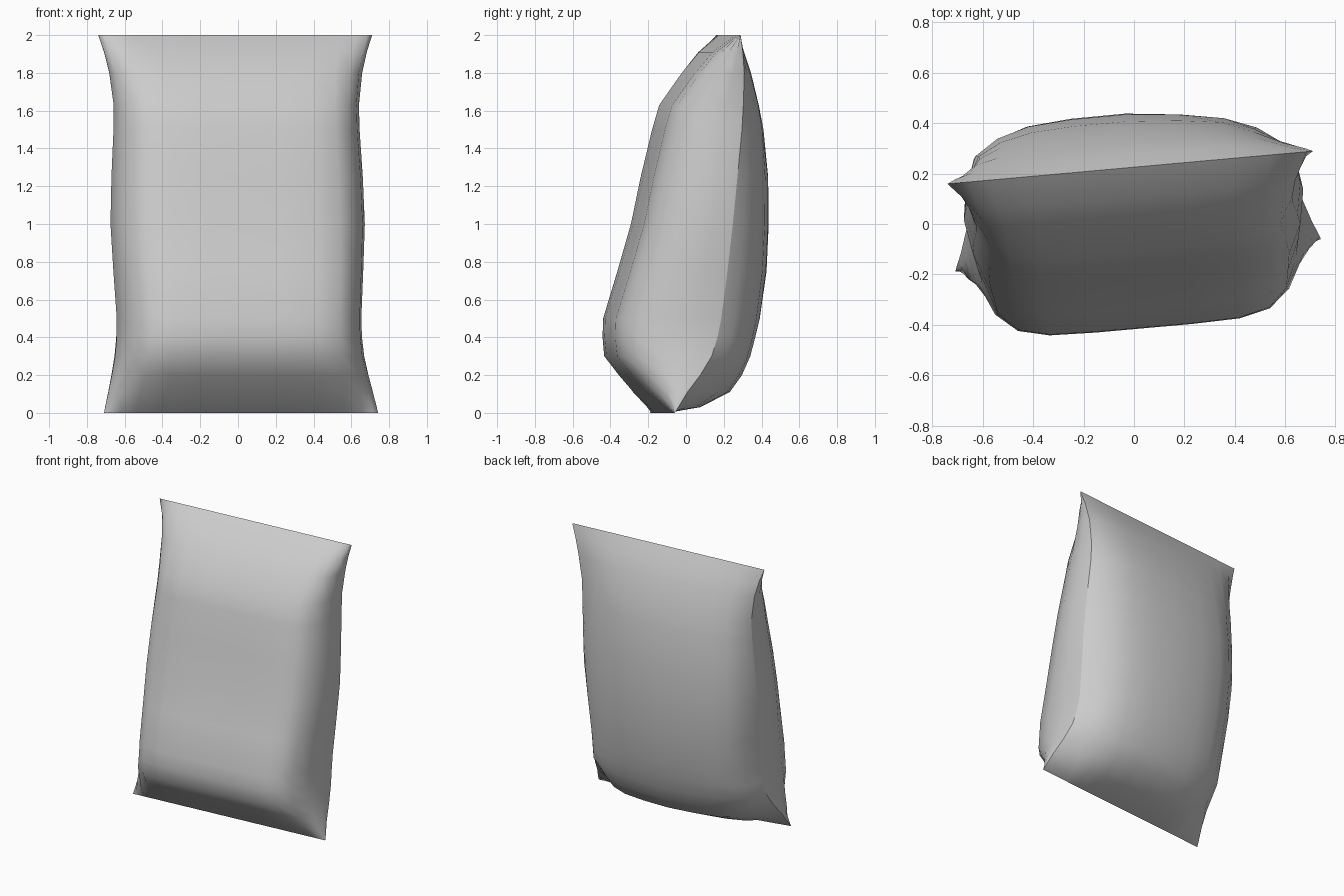
import bpy, bmesh, math
from mathutils import Matrix

if "Cube" in bpy.data.objects:
    bpy.data.objects.remove(bpy.data.objects["Cube"])

# Rows up the pouch: height, front depth, side crease depth, back depth, half width
ROWS = [
    (0.00, -.125, -.125, -.125, .728),
    (0.03, -.160, -.105, .060, .722),
    (0.11, -.245, -.055, .220, .703),
    (0.20, -.325, .015, .285, .682),
    (0.30, -.405, .078, .330, .662),
    (0.40, -.415, .110, .358, .652),
    (0.50, -.412, .130, .382, .650),
    (0.75, -.335, .162, .418, .664),
    (1.00, -.262, .190, .430, .676),
    (1.25, -.210, .215, .428, .668),
    (1.50, -.150, .240, .402, .654),
    (1.63, -.112, .247, .375, .652),
    (1.80, .010, .250, .325, .672),
    (1.91, .105, .240, .275, .698),
    (2.00, .225, .225, .225, .728),
]
# Half sections: (fraction of half width, fraction of depth), crease to centre
FRONT = [(1, .25), (.965, .55), (.885, .80), (.77, .935), (.58, .99), (.30, 1), (0, 1)]
BACK = [(.91, .38), (.77, .69), (.58, .89), (.32, .99), (0, 1.04)]


def section(z, front, crease, back, w):
    """Closed loop: right crease, front, left crease, back."""
    bulge = math.sin(math.pi * z / 2)
    inset = 1 - .025 * bulge
    taper = 1 - .22 * max(0, 1 - z / .3)      # rounder back near the bottom seam
    f = [(w * u, crease + t * (front - crease)) for u, t in FRONT]
    mirror = lambda pts: [(-x, y) for x, y in pts[-2::-1]]
    b = [(w * u * taper, crease + t * (back - crease)) for u, t in BACK]
    b = (b + mirror(b))[::-1]
    b = [(x, y - .05 * x * bulge) for x, y in b]   # back leans a little to one side
    return [(w * inset, crease)] + f + mirror(f) + [(-w * inset, crease)] + b


# Filled pillow pouch, pinched flat into a straight seam at both ends
bm = bmesh.new()
loops = []
for row in ROWS:
    loops.append([bm.verts.new((x, y, row[0])) for x, y in section(*row)])
n = len(loops[0])
for lo, hi in zip(loops, loops[1:]):
    for i in range(n):
        j = (i + 1) % n
        bm.faces.new((lo[i], lo[j], hi[j], hi[i]))
for f in bm.faces:
    f.smooth = True

# Sharp side creases
left_i = 2 * len(FRONT)
for i in (0, left_i):
    for lo, hi in zip(loops, loops[1:]):
        bm.edges.get((lo[i], hi[i])).smooth = False

bmesh.ops.recalc_face_normals(bm, faces=bm.faces)

# Slight turn about the vertical axis
bm.transform(Matrix.Translation((.005, 0, 0)) @ Matrix.Rotation(math.atan(.13 / 1.45), 4, 'Z'))

mesh = bpy.data.meshes.new("pillow_pouch")
bm.to_mesh(mesh)
bm.free()
obj = bpy.data.objects.new("pillow_pouch", mesh)
bpy.context.collection.objects.link(obj)
